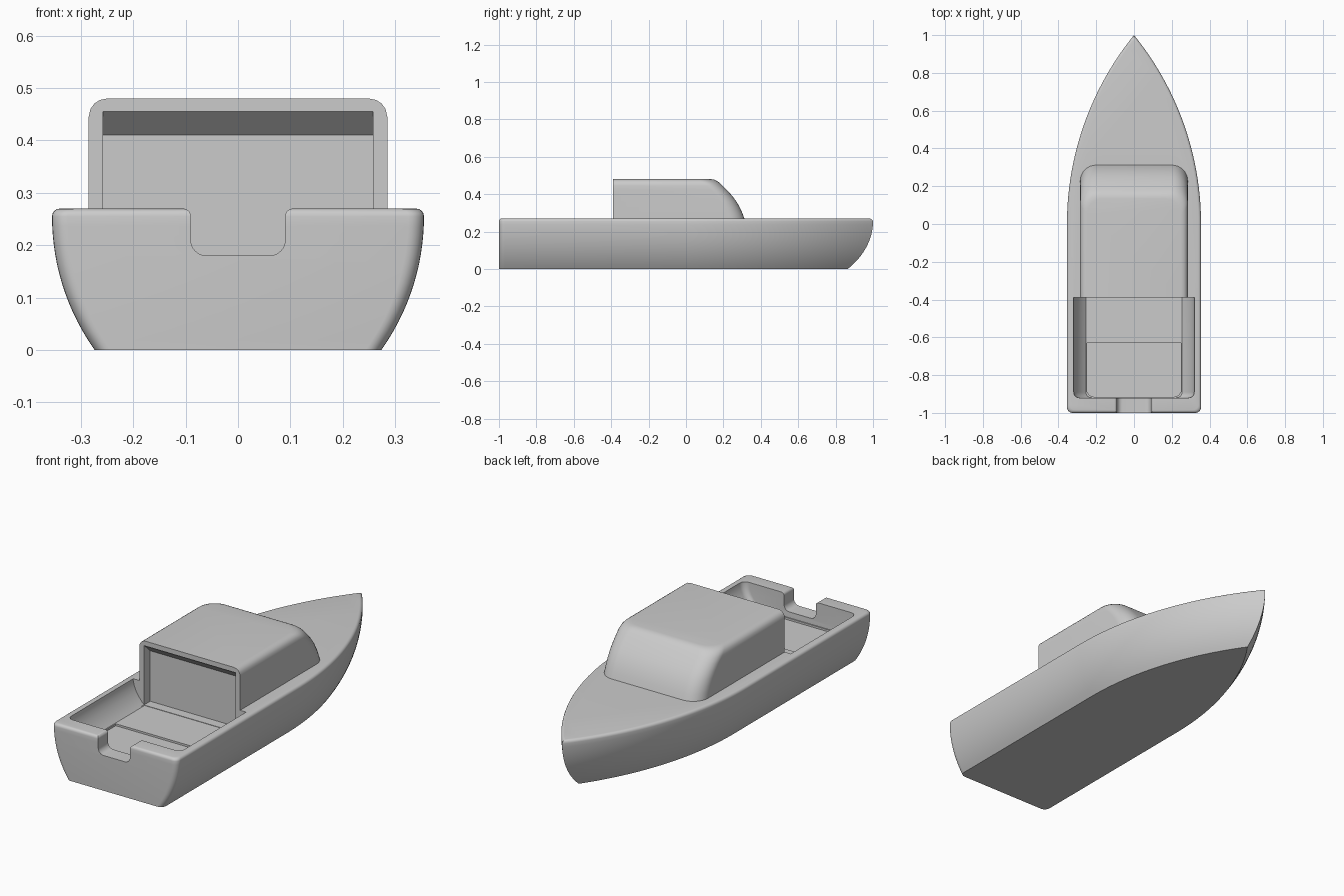
import bpy, bmesh, math

if "Cube" in bpy.data.objects:
    bpy.data.objects.remove(bpy.data.objects["Cube"])

R, C = 1.586, 1.231          # plan-view bow arc radius and centre offset


def loft(name, rings):
    """Solid skinned through closed rings with equal point counts."""
    bm = bmesh.new()
    vs = [[bm.verts.new(p) for p in r] for r in rings]
    n = len(rings[0])
    for a, b in zip(vs, vs[1:]):
        for i in range(n):
            j = (i + 1) % n
            bm.faces.new((a[i], a[j], b[j], b[i]))
    bm.faces.new(vs[0][::-1])
    bm.faces.new(vs[-1])
    bmesh.ops.recalc_face_normals(bm, faces=bm.faces)
    me = bpy.data.meshes.new(name)
    bm.to_mesh(me)
    bm.free()
    ob = bpy.data.objects.new(name, me)
    bpy.context.collection.objects.link(ob)
    return ob


def arc(cx, cy, r, a0, a1, n=8):
    return [(cx + r * math.cos(math.radians(a0 + (a1 - a0) * i / n)),
             cy + r * math.sin(math.radians(a0 + (a1 - a0) * i / n))) for i in range(n + 1)]


def boolean(target, other, op):
    m = target.modifiers.new(op, 'BOOLEAN')
    m.operation, m.solver, m.object = op, 'EXACT', other
    other.hide_render = True
    bpy.context.view_layer.objects.active = target
    bpy.ops.object.modifier_apply(modifier=m.name)
    bpy.data.objects.remove(other)


def mirror_ring(half, z):
    """Half outline (x >= 0) mirrored into a full ring at height z."""
    left = [(-x, y) for x, y in reversed(half) if x > 1e-6]
    return [(x, y, z) for x, y in half + left]


# Hull: pointed plan outline, inset by the flare curve at each height
def hull_ring(z, d, e=0.0):
    r = R - d
    w = r - C
    a0 = math.acos(C / r)
    half = [(0.0, r * math.sin(a0))]
    half += [(r * math.cos(a0 * (1 - i / 28)) - C, r * math.sin(a0 * (1 - i / 28)))
             for i in range(1, 29)]
    half += arc(w - 0.03, -0.97 + e, 0.03, 0, -90, 6)
    return mirror_ring(half, z)


def flare(z):
    return 0.44 - math.sqrt(0.44 ** 2 - (0.255 - z) ** 2)


rings = [hull_ring(0.255 * i / 14, flare(0.255 * i / 14)) for i in range(15)]
for i in range(1, 5):
    t = math.radians(90 * i / 4)
    e = 0.015 * (1 - math.cos(t))
    rings.append(hull_ring(0.255 + 0.015 * math.sin(t), e, e))
boat = loft("boat_hull_and_cabin", rings)


# Cabin: raked curved windscreen, rounded roof sides, square rear
def cabin_ring(z, yf, w):
    r = 0.085
    half = [(0.0, yf)] + arc(w - r, yf - r, r, 90, 0, 8) + [(w, -0.395)]
    return mirror_ring(half, z)


screen = [(0.2, 0.315), (0.27, 0.312), (0.30, 0.301), (0.33, 0.287), (0.36, 0.27),
          (0.39, 0.248), (0.42, 0.221), (0.445, 0.196), (0.46, 0.180), (0.47, 0.167),
          (0.477, 0.154), (0.48, 0.135)]
rings = []
for z, yf in screen:
    k = max(0.0, z - 0.445)
    w = 0.25 + math.sqrt(max(0.0, 0.035 ** 2 - k * k))
    rings.append(cabin_ring(z, yf, w))
boolean(boat, loft("cabin", rings), 'UNION')


# Cockpit well with curved side walls
def well_ring(z, w, y0, r, y1):
    return mirror_ring([(w, y1)] + arc(w - r, y0 + r, r, 0, -90, 6), z)


well = [(0.15, 0.255), (0.165, 0.27), (0.185, 0.286), (0.21, 0.302),
        (0.235, 0.313), (0.26, 0.319), (0.52, 0.32)]
boolean(boat, loft("well_cutter", [well_ring(z, w, -0.92, 0.03, -0.39) for z, w in well]),
        'DIFFERENCE')

# Slightly lower aft part of the cockpit floor
boolean(boat, loft("aft_floor_cutter", [well_ring(z, 0.25, -0.915, 0.04, -0.63)
                                        for z in (0.14, 0.2)]), 'DIFFERENCE')

# Shallow cabin entrance recess with slanted head
recess = [(-0.41, 0.152), (-0.34, 0.152), (-0.34, 0.41), (-0.388, 0.455), (-0.41, 0.455)]
boolean(boat, loft("recess_cutter", [[(x, y, z) for y, z in recess] for x in (-0.258, 0.258)]),
        'DIFFERENCE')

# Transom notch: rounded bottom, flared upper lips
right = arc(0.06, 0.21, 0.03, -90, 0) + arc(0.105, 0.255, 0.015, 180, 90) + [(0.105, 0.32)]
notch = right + [(-x, z) for x, z in reversed(right)]
boolean(boat, loft("notch_cutter", [[(x, y, z) for x, z in notch] for y in (-1.05, -0.88)]),
        'DIFFERENCE')

# Smooth shading with sharp edges kept
bpy.ops.object.select_all(action='DESELECT')
boat.select_set(True)
bpy.context.view_layer.objects.active = boat
bpy.ops.object.shade_smooth_by_angle(angle=math.radians(30))
